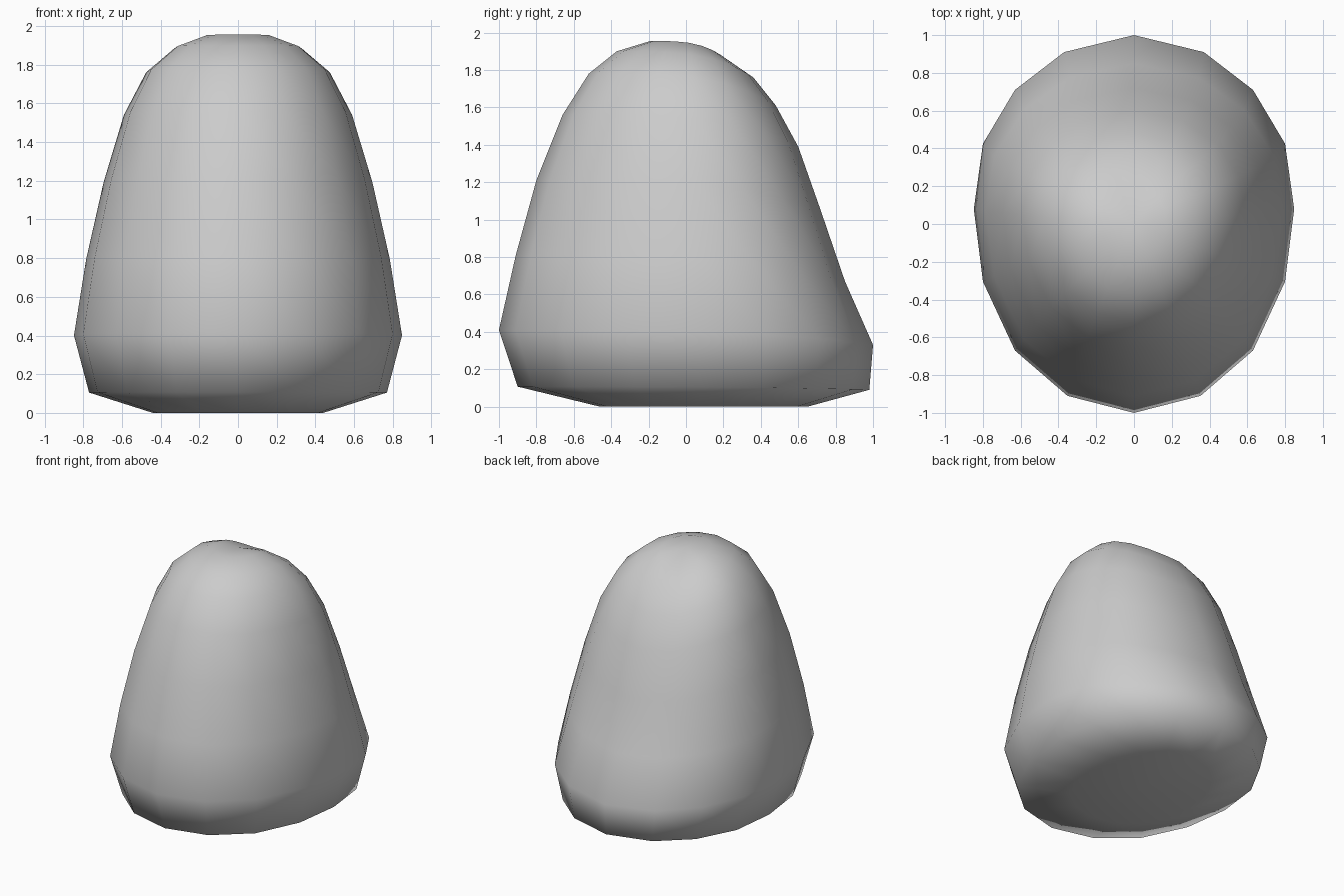
import bpy, bmesh

if "Cube" in bpy.data.objects:
    bpy.data.objects.remove(bpy.data.objects["Cube"])

# half outline of one ring, front to back, scaled to unit half-width and depth
half = [(0, -1), (.415, -.91), (.743, -.67), (.943, -.305), (1, .08),
        (.943, .425), (.743, .71), (.436, .91), (0, 1)]
outline = half + [(-x, y) for x, y in half[-2:0:-1]]

# rings from top to base: half-width, front depth, back depth, front z, back z
rings = [(.17, .19, .20, 1.955, 1.87),
         (.33, .37, .36, 1.90, 1.76),
         (.475, .52, .48, 1.78, 1.61),
         (.59, .66, .60, 1.56, 1.39),
         (.695, .80, .72, 1.21, 1.05),
         (.785, .91, .85, .81, .67),
         (.848, 1.0, 1.0, .41, .33),
         (.77, .90, .98, .107, .09),
         (.44, .46, .65, 0, 0)]

bm = bmesh.new()
loops = []
for w, f, b, zf, zb in rings:
    loop = []
    for x, y in outline:
        drop = ((y + 1) / 2) ** 3.5      # rings dip toward the back
        loop.append(bm.verts.new((x * w, y * (b if y > 0 else f), zf + (zb - zf) * drop)))
    loops.append(loop)

n = len(outline)
# side walls
for up, lo in zip(loops, loops[1:]):
    for i in range(n):
        j = (i + 1) % n
        bm.faces.new((up[i], lo[i], lo[j], up[j]))

# top and bottom fans
for loop, z in ((loops[0], 1.945), (loops[-1], 0)):
    pole = bm.verts.new((0, 0, z))
    for i in range(n):
        bm.faces.new((pole, loop[i], loop[(i + 1) % n]))

bmesh.ops.recalc_face_normals(bm, faces=bm.faces)
for face in bm.faces:
    face.smooth = True
mesh = bpy.data.meshes.new("rounded_body")
bm.to_mesh(mesh)
bm.free()
bpy.context.collection.objects.link(bpy.data.objects.new("rounded_body", mesh))
